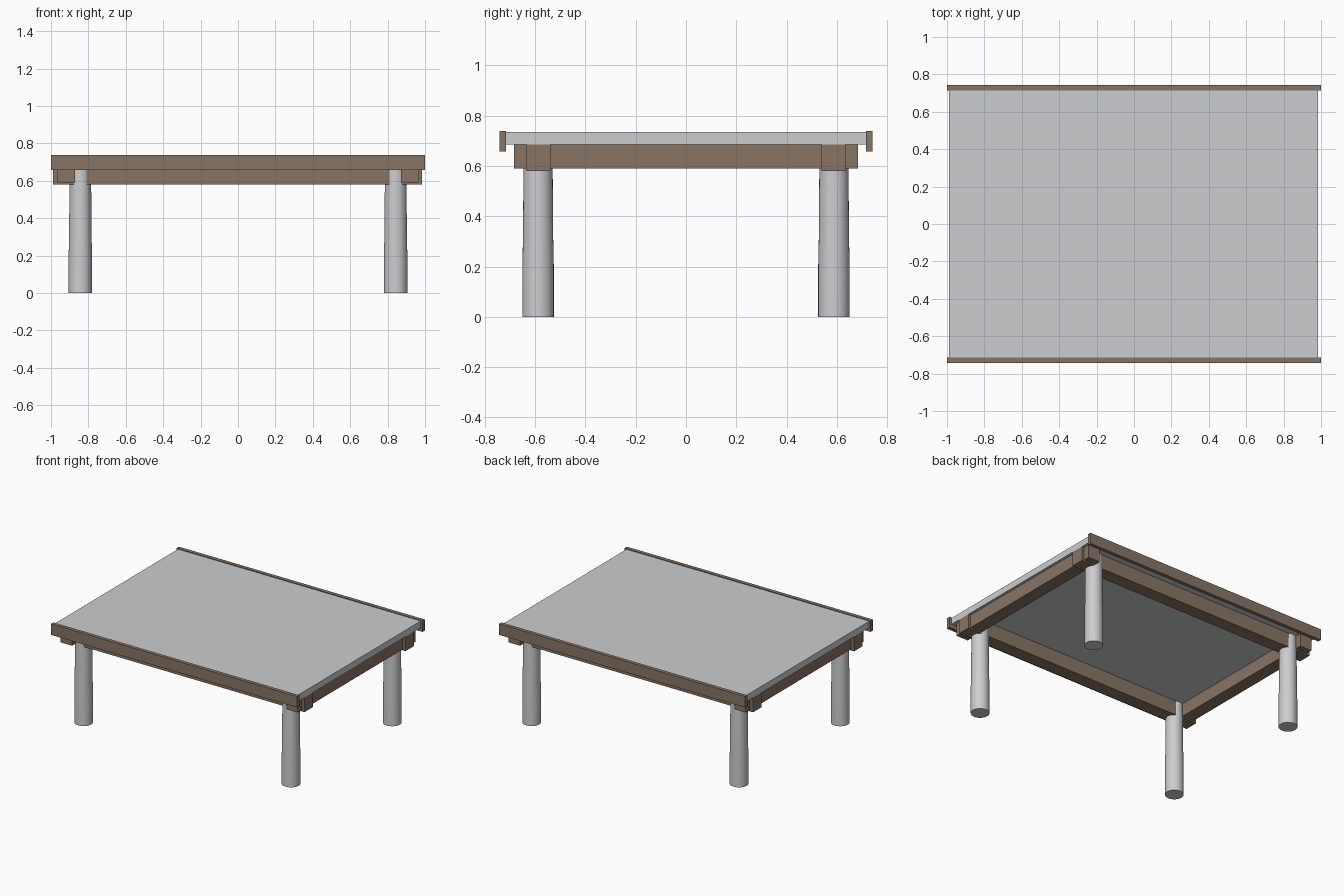
import bpy, bmesh, math

if "Cube" in bpy.data.objects:
    bpy.data.objects.remove(bpy.data.objects["Cube"])


def material(name, rgb):
    m = bpy.data.materials.new(name)
    m.diffuse_color = (*rgb, 1)
    m.use_nodes = True
    m.node_tree.nodes["Principled BSDF"].inputs["Base Color"].default_value = m.diffuse_color
    return m


WOOD = material("brown wood", (0.25, 0.178, 0.13))
GRAY = material("light gray", (0.60, 0.61, 0.62))


def finish(name, bm, mat):
    me = bpy.data.meshes.new(name)
    bm.normal_update()
    bm.to_mesh(me)
    bm.free()
    me.materials.append(mat)
    ob = bpy.data.objects.new(name, me)
    bpy.context.collection.objects.link(ob)
    return ob


def box(name, x, y, z, mat):
    """Box from (min, max) pairs on each axis."""
    bm = bmesh.new()
    bmesh.ops.create_cube(bm, size=1)
    for v in bm.verts:
        v.co = [r[0] if c < 0 else r[1] for c, r in zip(v.co, (x, y, z))]
    return finish(name, bm, mat)


def leg(name, x, y, sides=32):
    """Round post, slightly slimmer towards the top."""
    profile = [(0.0, 0.0625), (0.2, 0.0625), (0.32, 0.060), (0.59, 0.058), (0.686, 0.0565)]
    bm = bmesh.new()
    rings = [[bm.verts.new((x + r * math.cos(2 * math.pi * i / sides),
                            y + r * math.sin(2 * math.pi * i / sides), z))
              for i in range(sides)] for z, r in profile]
    for a, b in zip(rings, rings[1:]):
        for i in range(sides):
            j = (i + 1) % sides
            bm.faces.new((a[i], a[j], b[j], b[i])).smooth = True
    bm.faces.new(rings[0][::-1])
    bm.faces.new(rings[-1])
    for e in bm.edges:
        e.smooth = all(f.smooth for f in e.link_faces)
    return finish(name, bm, GRAY)


# Table top slab
box("table_top", (-0.989, 0.985), (-0.715, 0.715), (0.686, 0.734), GRAY)

for s, side in ((-1, "front"), (1, "back")):
    # Edge rail along the slab
    box(side + "_edge_rail", (-1, 1), sorted((s * 0.715, s * 0.742)), (0.658, 0.739), WOOD)
    # Long beam through the legs
    box(side + "_beam", (-0.99, 0.985), sorted((s * 0.538, s * 0.635)), (0.58, 0.686), WOOD)
    # Legs
    for t, end in ((-1, "left"), (1, "right")):
        leg(f"{side}_{end}_leg", t * 0.843, s * 0.588)

# Short cross beams outside the legs
for t, end in ((-1, "left"), (1, "right")):
    box(end + "_cross_beam", sorted((t * 0.871, t * 0.966)), (-0.683, 0.683), (0.59, 0.686), WOOD)
